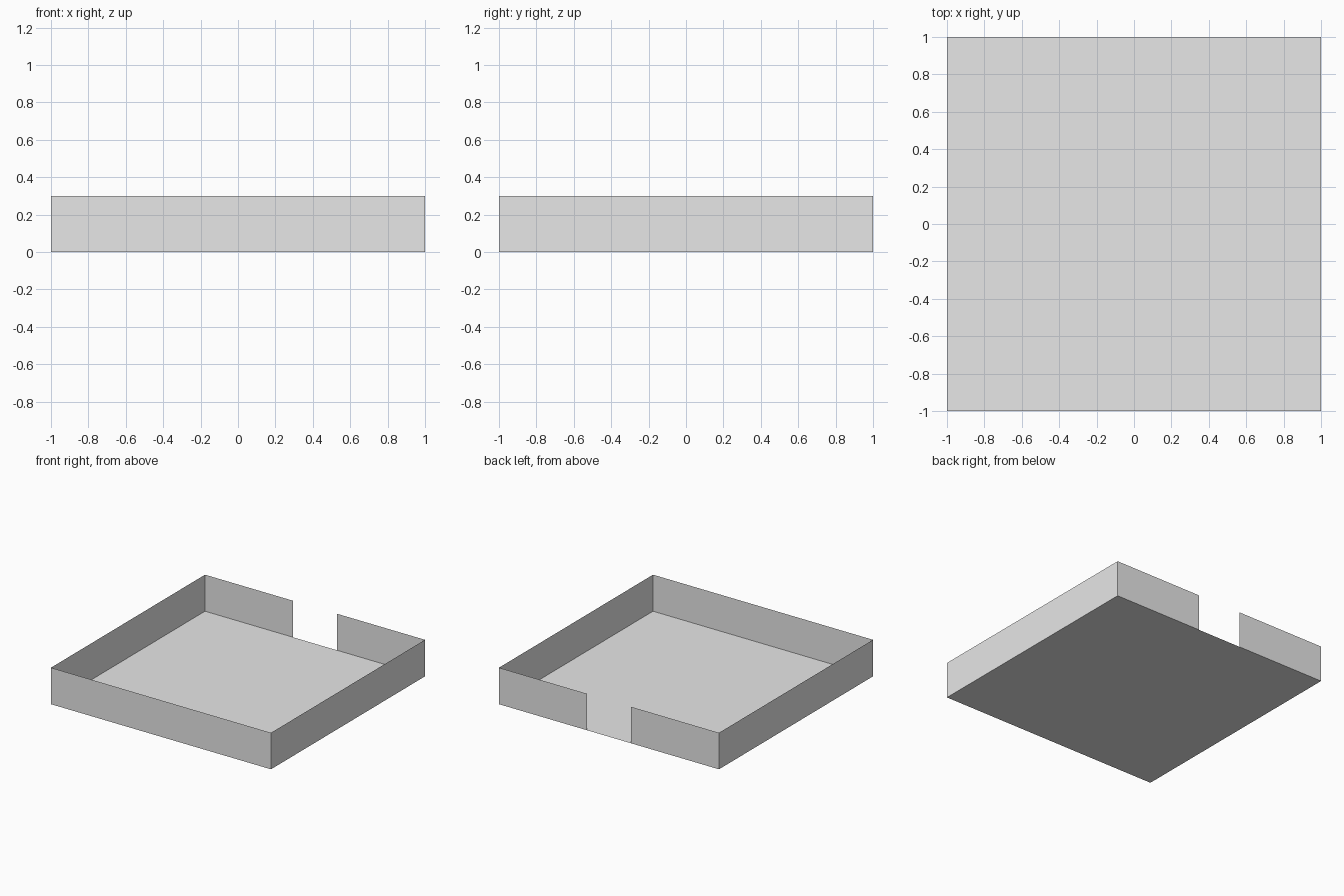
import bpy

if "Cube" in bpy.data.objects:
    bpy.data.objects.remove(bpy.data.objects["Cube"])

H = 0.3      # wall height
GAP = 0.2    # half width of the doorway in the back wall

grey = bpy.data.materials.new("light grey")
grey.diffuse_color = (0.8, 0.8, 0.8, 1)
grey.use_nodes = True
grey.node_tree.nodes["Principled BSDF"].inputs["Base Color"].default_value = grey.diffuse_color


def sheet(name, verts):
    """One thin flat panel."""
    mesh = bpy.data.meshes.new(name)
    mesh.from_pydata(verts, [], [range(len(verts))])
    mesh.materials.append(grey)
    obj = bpy.data.objects.new(name, mesh)
    bpy.context.collection.objects.link(obj)
    return obj


def wall(name, p, q):
    """Upright panel from ground point p to q, facing right of the path."""
    return sheet(name, [(*p, 0), (*q, 0), (*q, H), (*p, H)])


# Floor
sheet("floor", [(-1, -1, 0), (1, -1, 0), (1, 1, 0), (-1, 1, 0)])

# Full walls
wall("front_wall", (-1, -1), (1, -1))
wall("right_wall", (1, -1), (1, 1))
wall("left_wall", (-1, 1), (-1, -1))

# Back wall halves with the doorway between them
wall("back_wall_right", (1, 1), (GAP, 1))
wall("back_wall_left", (-GAP, 1), (-1, 1))
